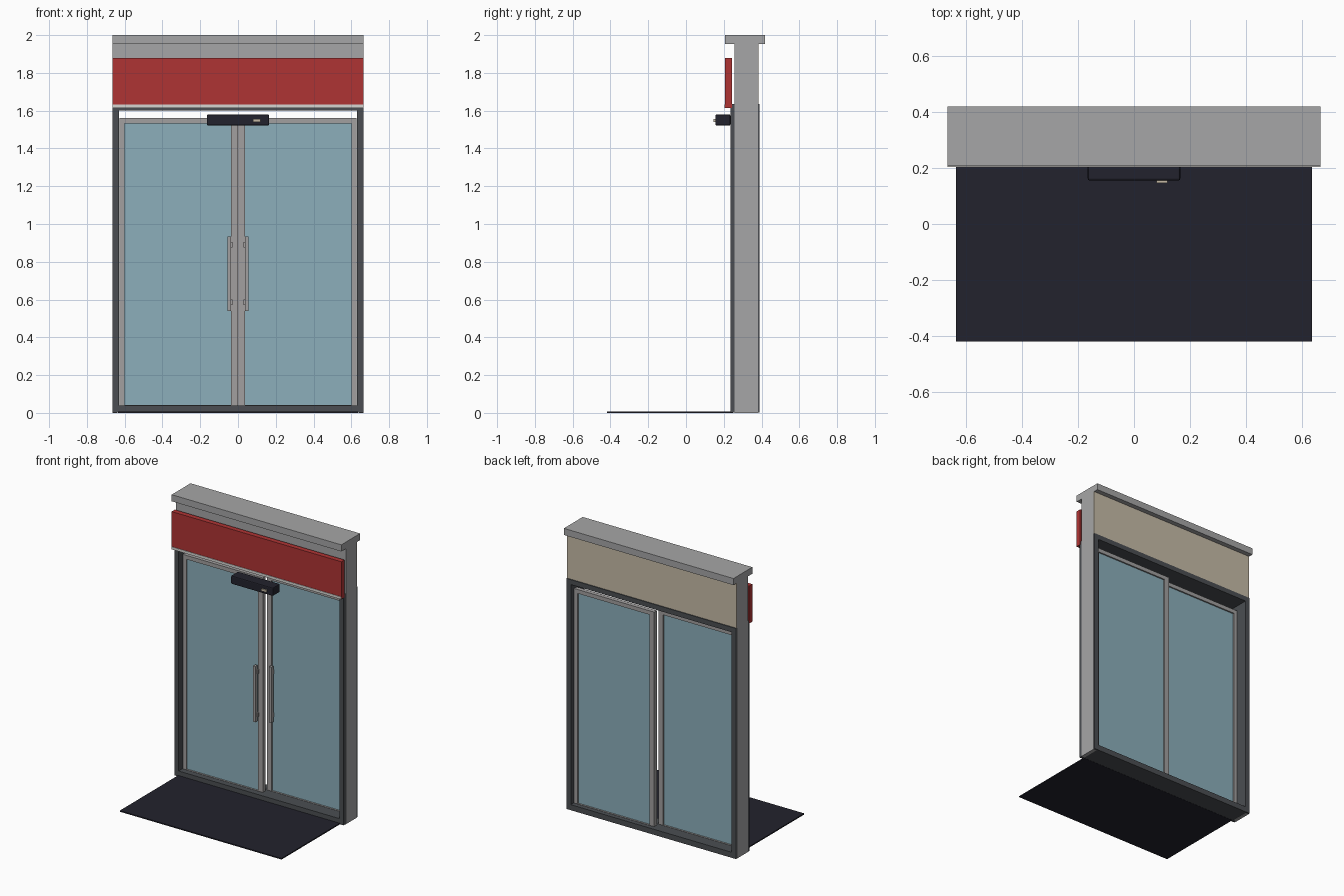
import bpy
import bmesh
from mathutils import Vector

cube = bpy.data.objects.get("Cube")
if cube:
    bpy.data.objects.remove(cube, do_unlink=True)


def material(name, r, g, b):
    m = bpy.data.materials.new(name)
    m.use_nodes = True
    m.diffuse_color = (r, g, b, 1)
    m.node_tree.nodes["Principled BSDF"].inputs["Base Color"].default_value = (r, g, b, 1)
    return m


GREY = material("light grey", 0.38, 0.38, 0.385)
METAL = material("door metal", 0.36, 0.35, 0.35)
CHARCOAL = material("charcoal frame", 0.07, 0.076, 0.084)
RED = material("red", 0.43, 0.034, 0.034)
WHITE = material("off white", 0.68, 0.67, 0.65)
GLASS = material("pale blue glass", 0.262, 0.429, 0.497)
BEIGE = material("beige", 0.57, 0.5, 0.39)
NAVY = material("dark navy", 0.016, 0.016, 0.026)


def boxes(name, mat, *extents, bevel=0):
    """One object from boxes given as (x range, y range, z range)."""
    bm = bmesh.new()
    for ranges in extents:
        lo, hi = (Vector(c) for c in zip(*ranges))
        verts = bmesh.ops.create_cube(bm, size=1)["verts"]
        bmesh.ops.scale(bm, vec=hi - lo, verts=verts)
        bmesh.ops.translate(bm, vec=(lo + hi) / 2, verts=verts)
    mesh = bpy.data.meshes.new(name)
    bm.to_mesh(mesh)
    bm.free()
    mesh.materials.append(mat)
    obj = bpy.data.objects.new(name, mesh)
    bpy.context.collection.objects.link(obj)
    if bevel:
        mod = obj.modifiers.new("rounded edges", "BEVEL")
        mod.width, mod.segments = bevel, 2
    return obj


def span(sign, a, b):
    """Range a..b placed on the chosen side of the centre line."""
    return tuple(sorted((sign * a, sign * b)))


W = 0.665          # half width of the entrance
OPEN = 0.63        # half width of the opening
HEAD = 1.60        # top of the opening
FRAME_TOP = 1.635
CAP = 1.953        # underside of the coping

# Wall surround, beige inner face and coping
wall_y = (0.257, 0.38)
boxes("wall_surround", GREY,
      ((-W, W), wall_y, (FRAME_TOP - 0.01, CAP)),
      *[(span(s, OPEN + 0.01, W), wall_y, (0, FRAME_TOP - 0.01)) for s in (-1, 1)])
boxes("back_panel", BEIGE, ((-W, W), (0.38, 0.384), (FRAME_TOP, CAP)))
boxes("coping", GREY, ((-W, W), (0.207, 0.418), (CAP, 2)))

# Dark portal frame
frame_y = (0.235, 0.39)
fw = W - 0.001
boxes("portal_frame", CHARCOAL,
      ((-fw, fw), frame_y, (HEAD, FRAME_TOP)),
      ((-OPEN, OPEN), frame_y, (0.001, 0.04)),
      *[(span(s, OPEN, fw), frame_y, (0.001, HEAD)) for s in (-1, 1)])

# Fascia sign and its light strip
boxes("fascia", RED, ((-W, W), (0.207, 0.243), (1.614, 1.88)))
boxes("fascia_strip", WHITE, ((-W, W), (0.204, 0.207), (1.614, 1.632)))

# Two sliding doors on separate tracks
for side, sign, y in (("right", -1, 0.278), ("left", 1, 0.326)):
    depth = (y, y + 0.03)
    boxes(side + "_door_frame", METAL,
          (span(sign, 0.0005, 0.036), depth, (0.02, 1.56)),
          (span(sign, 0.6, 0.627), depth, (0.02, 1.56)),
          (span(sign, 0.036, 0.6), depth, (1.532, 1.56)),
          (span(sign, 0.036, 0.6), depth, (0.02, 0.042)))
    boxes(side + "_door_glass", GLASS,
          (span(sign, 0.036, 0.6), (y + 0.01, y + 0.02), (0.042, 1.532)))
    boxes(side + "_handle", METAL,
          (span(sign, 0.036, 0.055), (y - 0.032, y - 0.008), (0.54, 0.935)),
          *[(span(sign, 0.03, 0.05), (y - 0.012, y + 0.003), (z, z + 0.03))
            for z in (0.57, 0.875)])

# Motion sensor over the doors
boxes("sensor_housing", NAVY, ((-0.165, 0.165), (0.155, 0.235), (1.521, 1.58)), bevel=0.007)
boxes("sensor_light", BEIGE, ((0.08, 0.12), (0.146, 0.156), (1.54, 1.555)))

# Floor mat
boxes("floor_mat", NAVY, ((-0.634, 0.634), (-0.418, 0.25), (0, 0.008)))
